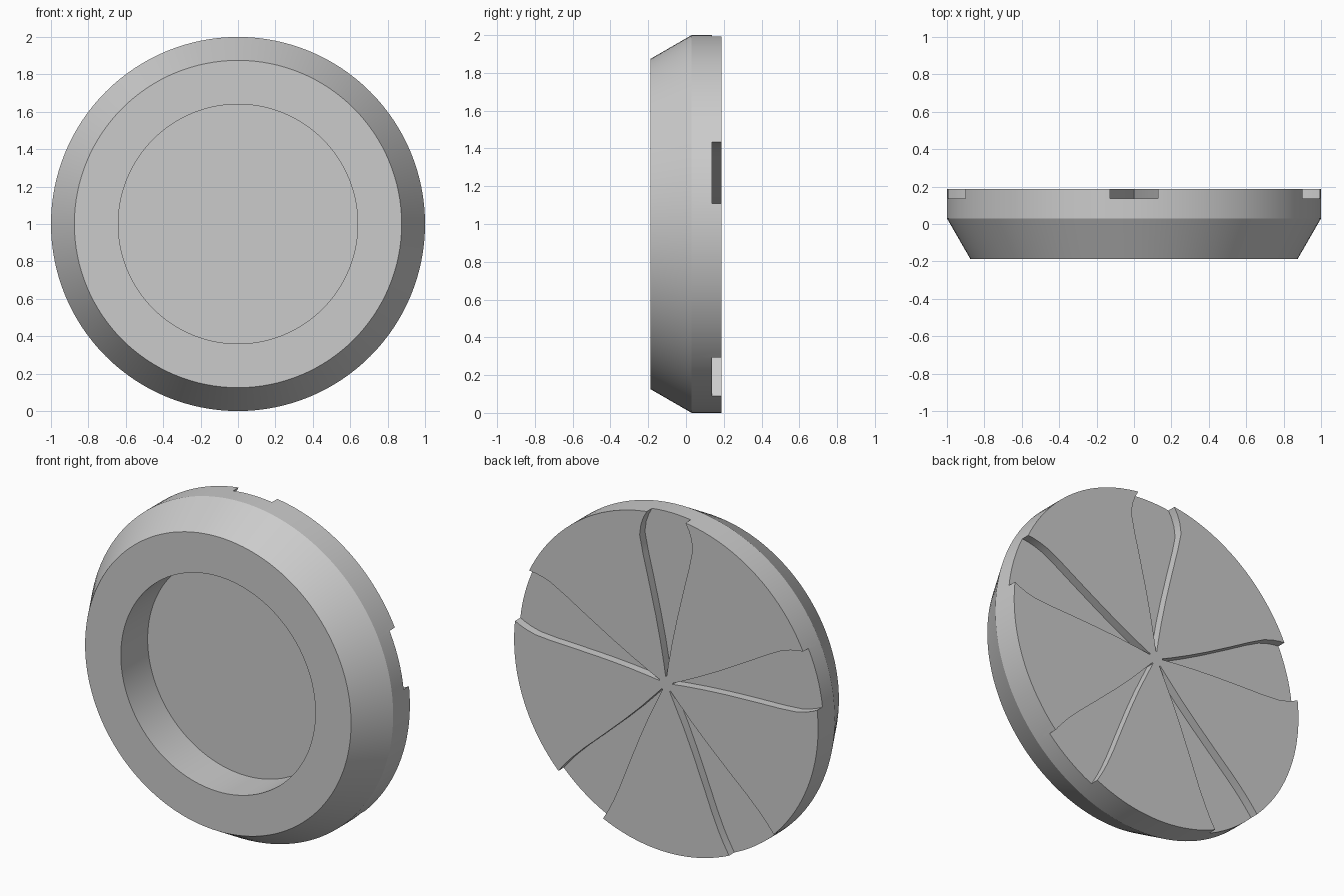
import bpy, bmesh, math
from math import sin, cos, radians

cube = bpy.data.objects.get("Cube")
if cube:
    bpy.data.objects.remove(cube, do_unlink=True)

# Material
grey = bpy.data.materials.new("plain grey")
grey.use_nodes = True
COLOUR = (0.6, 0.6, 0.6, 1)
grey.diffuse_color = COLOUR
grey.node_tree.nodes["Principled BSDF"].inputs["Base Color"].default_value = COLOUR

BACK, FLOOR = 0.187, 0.137


def make_object(name, bm):
    bmesh.ops.recalc_face_normals(bm, faces=bm.faces)
    mesh = bpy.data.meshes.new(name)
    bm.to_mesh(mesh)
    bm.free()
    obj = bpy.data.objects.new(name, mesh)
    bpy.context.collection.objects.link(obj)
    mesh.materials.append(grey)
    return obj


# Disc body: ring profile (radius, y) from the recess floor round to the back
def lathe(profile, sides=128):
    bm = bmesh.new()
    rings = []
    for r, y in profile:
        rings.append([bm.verts.new((r * cos(math.tau * i / sides), y,
                                    1 + r * sin(math.tau * i / sides)))
                      for i in range(sides)])
    for a, b in zip(rings, rings[1:]):
        for i in range(sides):
            j = (i + 1) % sides
            bm.faces.new((a[i], a[j], b[j], b[i]))
    bm.faces.new(rings[0])
    bm.faces.new(rings[-1])
    return bm


disc = make_object("disc_body", lathe([(0.64, 0.065), (0.64, -BACK), (0.875, -BACK),
                                       (1, 0.03), (1, BACK)]))


# Petal cutter: half width in degrees along the radius, swollen before the rim
def petal(bm, angle, bulge, rim):
    edge = [(0.045, 4), (0.12, 7), (0.25, bulge - 3), (0.4, bulge - 1.8),
            (0.6, bulge - 0.6), (0.75, bulge), (0.86, bulge),
            (0.92, bulge * 0.7 + rim * 0.3), (0.965, bulge * 0.35 + rim * 0.65),
            (1, rim), (1.06, rim)]
    outline = [(r, angle - w) for r, w in edge] + [(r, angle + w) for r, w in reversed(edge)]
    face = bm.faces.new([bm.verts.new((r * cos(radians(a)), FLOOR, 1 + r * sin(radians(a))))
                         for r, a in outline])
    top = bmesh.ops.extrude_face_region(bm, geom=[face])["geom"]
    bmesh.ops.translate(bm, vec=(0, 0.2, 0),
                        verts=[v for v in top if isinstance(v, bmesh.types.BMVert)])


# Five petals: one upright, two mirrored pairs
bm = bmesh.new()
petal(bm, 90, 11.7, 7.3)
for angle, bulge, rim in ((16, 11.8, 9.7), (-55.2, 11, 10.3)):
    petal(bm, angle, bulge, rim)
    petal(bm, 180 - angle, bulge, rim)
cutter = make_object("petal_cutter", bm)
cutter.hide_render = True

# Cut the petals into the back, then bake the result
cut = disc.modifiers.new("petal recesses", "BOOLEAN")
cut.operation = "DIFFERENCE"
cut.solver = "EXACT"
cut.object = cutter
bpy.ops.object.select_all(action="DESELECT")
disc.select_set(True)
bpy.context.view_layer.objects.active = disc
bpy.ops.object.modifier_apply(modifier=cut.name)
bpy.data.objects.remove(cutter, do_unlink=True)
bpy.ops.object.shade_smooth_by_angle(angle=radians(25))
